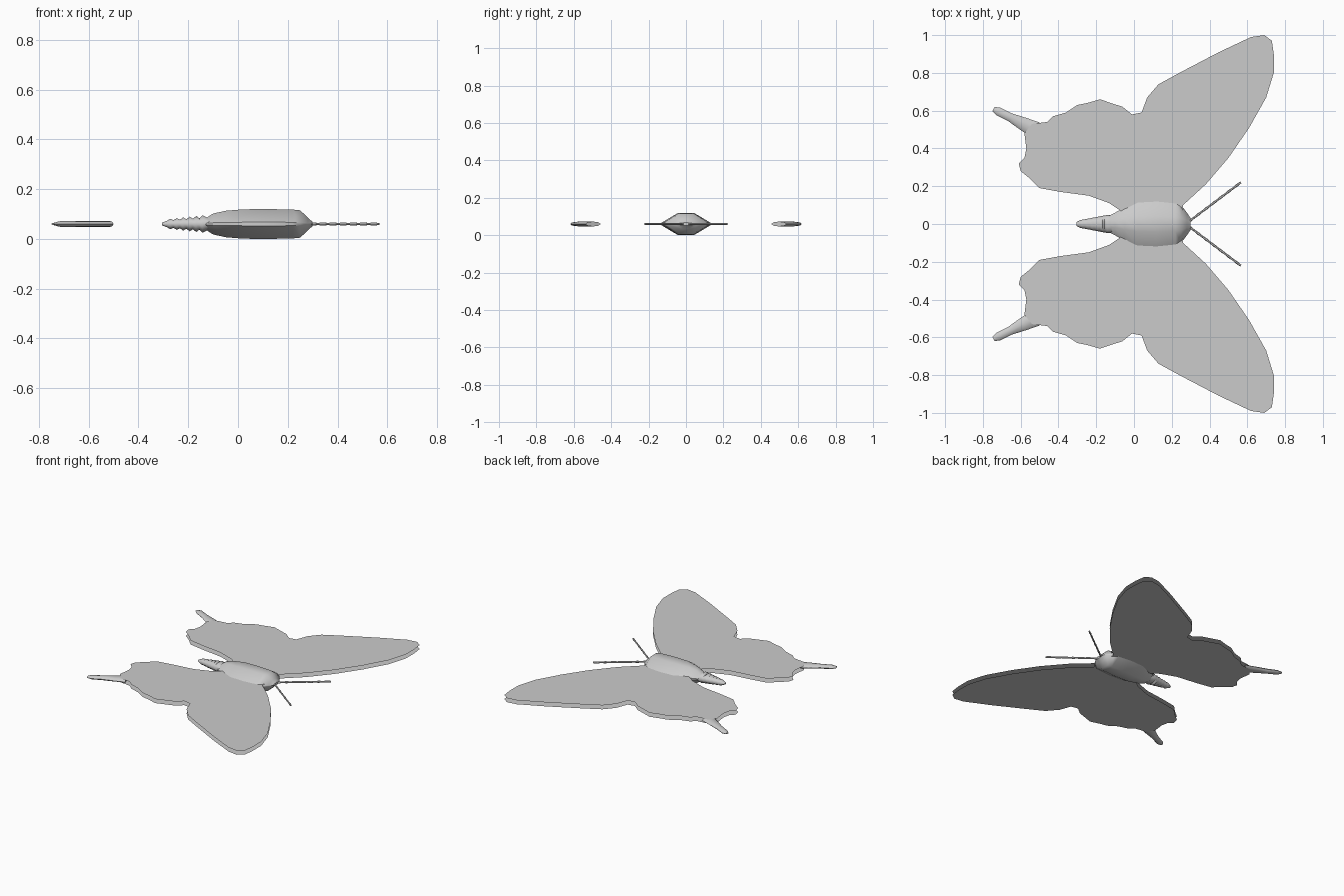
import bpy, bmesh
from math import radians, cos, sin, tau, atan2
from mathutils import Matrix, Vector

cube = bpy.data.objects.get("Cube")
if cube:
    bpy.data.objects.remove(cube, do_unlink=True)

MID = 0.06  # height of the wing plane

grey = bpy.data.materials.new("pale_grey")
grey.use_nodes = True
grey.diffuse_color = (0.6, 0.6, 0.6, 1)
grey.node_tree.nodes["Principled BSDF"].inputs["Base Color"].default_value = grey.diffuse_color


def finish(name, bm, mirrored=False, angle=40):
    """Turn a bmesh into a smooth shaded object at wing height."""
    bmesh.ops.recalc_face_normals(bm, faces=bm.faces)
    mesh = bpy.data.meshes.new(name)
    bm.to_mesh(mesh)
    bm.free()
    mesh.materials.append(grey)
    obj = bpy.data.objects.new(name, mesh)
    obj.location.z = MID
    bpy.context.collection.objects.link(obj)
    if mirrored:
        mod = obj.modifiers.new("mirror", 'MIRROR')
        mod.use_axis = (False, True, False)
        mod.use_mirror_merge = False
    bpy.ops.object.select_all(action='DESELECT')
    obj.select_set(True)
    bpy.context.view_layer.objects.active = obj
    bpy.ops.object.shade_smooth_by_angle(angle=radians(angle))
    return obj


def loft(stations, section):
    """Skin a cross-section along x; a station is (x, half width, half height)."""
    bm = bmesh.new()
    rings = [[bm.verts.new((x, y * w, z * h)) for y, z in section]
             for x, w, h in stations]
    n = len(section)
    for a, b in zip(rings, rings[1:]):
        for i in range(n):
            j = (i + 1) % n
            bm.faces.new((a[i], a[j], b[j], b[i]))
    bm.faces.new(rings[0])
    bm.faces.new(rings[-1])
    return bm


def circle(n):
    return [(cos(tau * i / n), sin(tau * i / n)) for i in range(n)]


def place(bm, start, end):
    """Lay a part built along x from start towards end."""
    d = Vector(end) - Vector(start)
    turn = Matrix.Rotation(atan2(d.y, d.x), 4, 'Z')
    bm.transform(Matrix.Translation((start[0], start[1], 0)) @ turn)
    return d.length


# Wings: fore and hind wing in one outline, with a bevelled rim
outline = [
    (.26, .02), (.26, .10), (.38, .21), (.50, .35), (.61, .51), (.70, .67),
    (.74, .80), (.74, .90), (.73, .97), (.69, 1), (.62, .99), (.45, .91),
    (.24, .80), (.13, .74), (.07, .67), (.04, .59), (-.01, .58), (-.06, .62),
    (-.12, .64), (-.18, .66), (-.25, .64), (-.30, .63), (-.36, .59),
    (-.43, .57), (-.46, .54), (-.54, .53), (-.58, .48), (-.57, .40),
    (-.58, .35), (-.61, .32), (-.60, .28), (-.55, .24), (-.50, .19),
    (-.39, .17), (-.24, .15), (-.13, .11), (-.07, .07), (-.06, .02),
]
wing = bmesh.new()
rim = [wing.verts.new((x, y, 0)) for x, y in outline]
sheet = wing.faces.new(rim)
for width, rise in ((.025, .014), (.015, 0)):
    bmesh.ops.inset_region(wing, faces=[sheet], thickness=width, use_even_offset=False)
    for v in sheet.verts:
        v.co.z += rise
bmesh.ops.triangulate(wing, faces=[sheet])
copy = bmesh.ops.duplicate(wing, geom=wing.verts[:] + wing.edges[:] + wing.faces[:])
for item in copy["geom"]:
    if isinstance(item, bmesh.types.BMVert):
        item.co.z *= -1
bmesh.ops.remove_doubles(wing, verts=wing.verts, dist=.0005)
finish("wings", wing, mirrored=True)

# Hind wing tails
tail = loft([(0, .045, .013), (.07, .036, .013), (.15, .023, .013),
             (.22, .023, .011), (.25, .012, .004)], circle(8))
place(tail, (-.52, .497), (-.74, .607))
finish("wing_tails", tail, mirrored=True)

# Thorax and head: flat on top and below, flaring into the wings
hexagon = [(1, .12), (.32, 1), (-.32, 1), (-1, .12),
           (-1, -.12), (-.32, -1), (.32, -1), (1, -.12)]
thorax = loft([(-.15, .035, .01), (-.10, .06, .042), (-.05, .09, .053),
               (.02, .125, .059), (.12, .13, .06), (.22, .12, .058),
               (.25, .10, .055), (.28, .06, .026), (.30, .03, .008)], hexagon)
finish("thorax", thorax)

# Abdomen: smooth from above, ridged in height
stations = [(-.305, .010, .006)]
for i in range(6):
    x = -.285 + .026 * i
    width = .02 + .005 * i
    stations += [(x, width, .014 + .002 * i), (x + .013, width + .003, .022 + .003 * i)]
stations += [(-.11, .045, .02), (-.06, .045, .02)]
finish("abdomen", loft(stations, circle(10)), angle=60)

# Antennae: thin, slightly knobbly rods
antenna = loft([(.358 * i / 14, .005 + .002 * (i % 2), .005 + .002 * (i % 2))
                for i in range(15)], circle(6))
place(antenna, (.28, .005), (.565, .22))
finish("antennae", antenna, mirrored=True)
